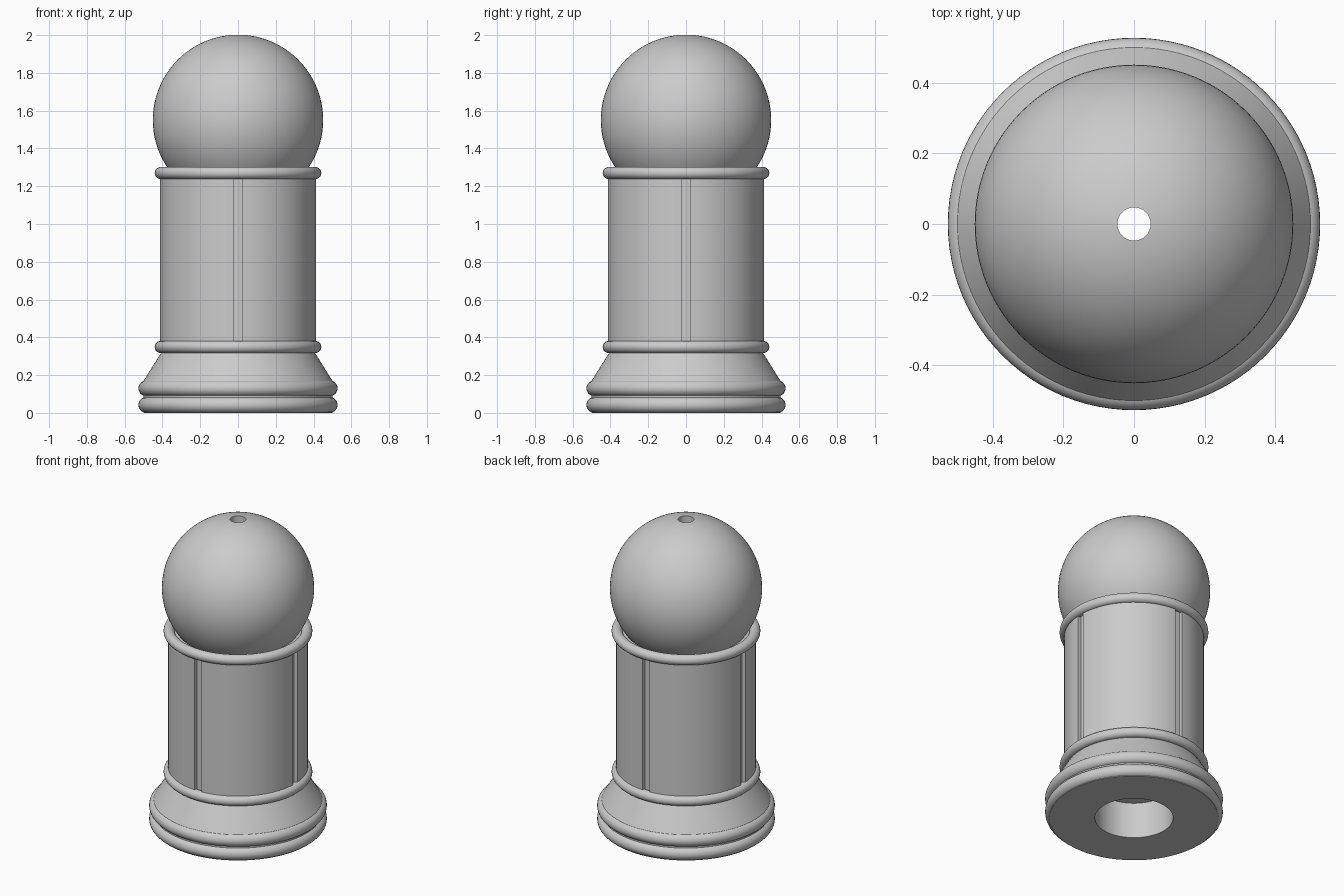
import bpy, bmesh
from math import sin, cos, pi, radians, asin, sqrt
from mathutils import Matrix

cube = bpy.data.objects.get("Cube")
if cube:
    bpy.data.objects.remove(cube, do_unlink=True)

GREY = (0.6, 0.6, 0.6, 1)
stone = bpy.data.materials.new("grey stone")
stone.use_nodes = True
stone.diffuse_color = GREY
stone.node_tree.nodes["Principled BSDF"].inputs["Base Color"].default_value = GREY

SEGMENTS = 96
BORE = 0.047          # narrow channel down the middle
SOCKET = 0.232        # wide recess under the base
SHAFT_R = 0.414
GLOBE_R, GLOBE_Z = 0.451, 1.551


def make_object(name, bm):
    bmesh.ops.recalc_face_normals(bm, faces=bm.faces)
    mesh = bpy.data.meshes.new(name)
    bm.to_mesh(mesh)
    bm.free()
    mesh.materials.append(stone)
    obj = bpy.data.objects.new(name, mesh)
    bpy.context.collection.objects.link(obj)
    return obj


def smooth(obj):
    bpy.ops.object.select_all(action='DESELECT')
    obj.select_set(True)
    bpy.context.view_layer.objects.active = obj
    bpy.ops.object.shade_smooth_by_angle(angle=radians(30))


def lathe(name, profile):
    """Spin a closed (radius, height) outline around the z axis."""
    bm = bmesh.new()
    verts = [bm.verts.new((r, 0, z)) for r, z in profile]
    edges = [bm.edges.new((v, verts[i - 1])) for i, v in enumerate(verts)]
    bmesh.ops.spin(bm, geom=verts + edges, cent=(0, 0, 0), axis=(0, 0, 1),
                   angle=2 * pi, steps=SEGMENTS, use_merge=True)
    bmesh.ops.remove_doubles(bm, verts=bm.verts, dist=1e-5)
    obj = make_object(name, bm)
    smooth(obj)
    return obj


def ring(name, radius, z, thickness):
    angles = [2 * pi * i / 24 for i in range(24)]
    return lathe(name, [(radius + thickness * cos(a), z + thickness * sin(a))
                        for a in angles])


# Flared plinth with a socket underneath
lathe("plinth", [(SOCKET, 0), (0.5, 0), (0.5, 0.17), (0.4, 0.33), (0.4, 0.36),
                 (BORE, 0.36), (BORE, 0.235), (SOCKET, 0.235)])

# Rounded mouldings
ring("lower_base_moulding", 0.485, 0.042, 0.042)
ring("upper_base_moulding", 0.485, 0.13, 0.042)
ring("lower_collar", 0.409, 0.349, 0.032)
ring("upper_collar", 0.409, 1.27, 0.032)

# Shaft with four upright grooves
shaft = lathe("shaft", [(BORE, 0.345), (SHAFT_R, 0.345),
                        (SHAFT_R, 1.275), (BORE, 1.275)])
bm = bmesh.new()
for i in range(4):
    place = (Matrix.Rotation(i * pi / 2, 4, 'Z')
             @ Matrix.Translation((SHAFT_R + 0.025, 0, 0.8))
             @ Matrix.Diagonal((0.1, 0.048, 1.2, 1)))
    bmesh.ops.create_cube(bm, size=1, matrix=place)
cutter = make_object("groove_cutter", bm)
cutter.hide_render = True
cut = shaft.modifiers.new("grooves", 'BOOLEAN')
cut.operation = 'DIFFERENCE'
cut.solver = 'EXACT'
cut.object = cutter
bpy.context.view_layer.objects.active = shaft
bpy.ops.object.modifier_apply(modifier=cut.name)
bpy.data.objects.remove(cutter, do_unlink=True)
smooth(shaft)

# Globe, flat underneath and bored through the top
low = asin((1.25 - GLOBE_Z) / GLOBE_R)
high = asin(sqrt(1 - (BORE / GLOBE_R) ** 2))
arc = [low + (high - low) * i / 40 for i in range(41)]
lathe("globe", [(BORE, 1.25)] + [(GLOBE_R * cos(a), GLOBE_Z + GLOBE_R * sin(a))
                                 for a in arc])
